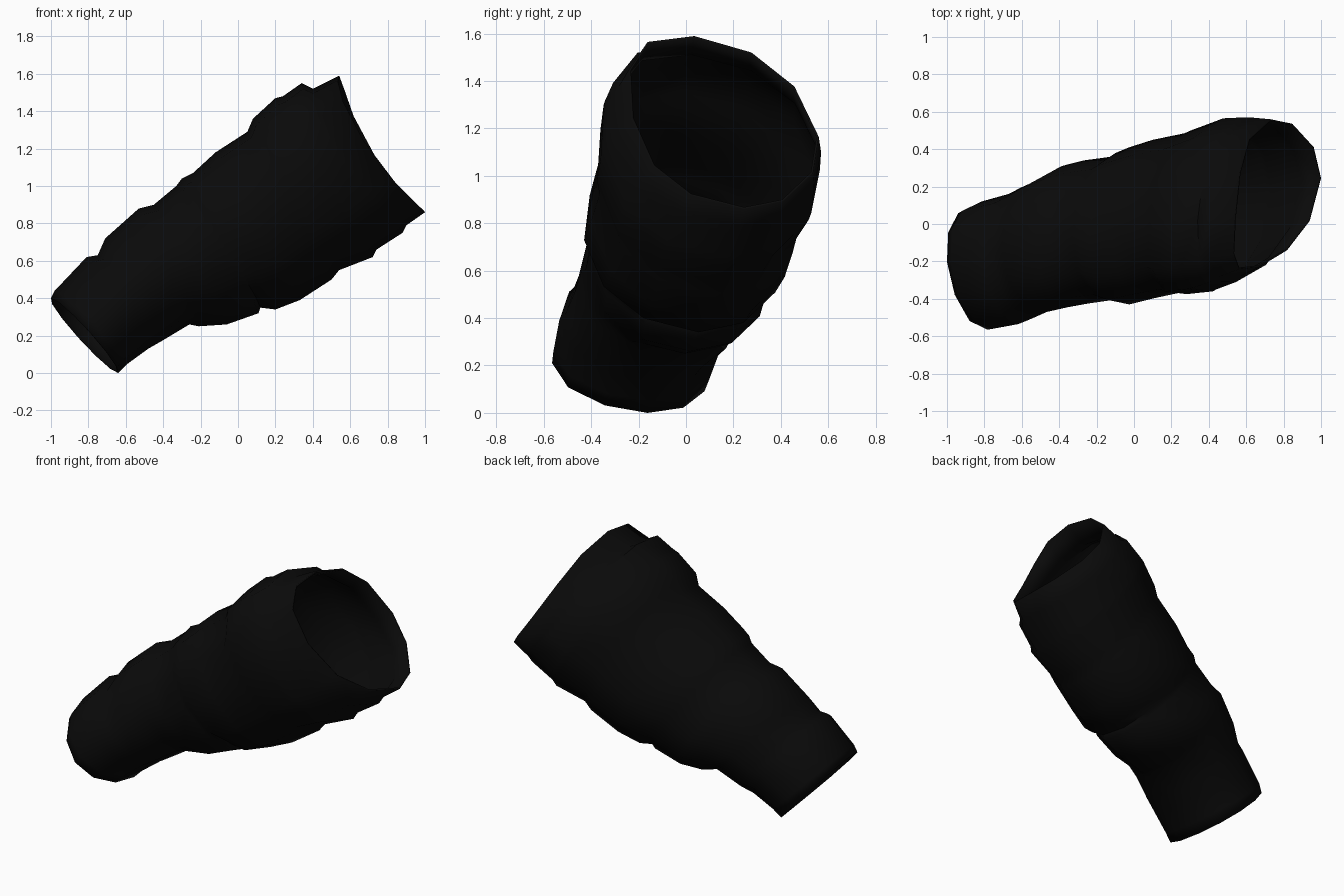
import bpy, bmesh, math
from mathutils import Vector

if "Cube" in bpy.data.objects:
    bpy.data.objects.remove(bpy.data.objects["Cube"])

SIDES = 12

# Sleeve stations, narrow cuff to wide opening:
# upper x, upper z, lower x, lower z, y min, y max
STATIONS = [
    (-1.00, 0.40, -0.64, 0.00, -0.565, 0.10),
    (-0.98, 0.44, -0.59, 0.05, -0.56, 0.12),
    (-0.81, 0.62, -0.48, 0.13, -0.535, 0.16),
    (-0.75, 0.63, -0.41, 0.17, -0.51, 0.195),
    (-0.71, 0.72, -0.26, 0.26, -0.47, 0.24),
    (-0.53, 0.88, -0.21, 0.25, -0.445, 0.31),
    (-0.45, 0.90, -0.06, 0.26, -0.425, 0.34),
    (-0.33, 1.00, 0.11, 0.32, -0.405, 0.36),
    (-0.30, 1.04, 0.12, 0.35, -0.41, 0.38),
    (-0.24, 1.07, 0.20, 0.34, -0.43, 0.41),
    (-0.12, 1.18, 0.33, 0.39, -0.40, 0.45),
    (0.05, 1.29, 0.50, 0.50, -0.365, 0.485),
    (0.08, 1.36, 0.54, 0.55, -0.375, 0.50),
    (0.20, 1.47, 0.72, 0.62, -0.36, 0.555),
    (0.24, 1.48, 0.74, 0.66, -0.35, 0.565),
    (0.34, 1.55, 0.88, 0.75, -0.31, 0.57),
    (0.40, 1.52, 0.90, 0.79, -0.28, 0.57),
    (0.54, 1.59, 1.00, 0.86, -0.23, 0.56),
]

cloth = bpy.data.materials.new("black_cloth")
cloth.diffuse_color = (0.003, 0.003, 0.003, 1)
cloth.use_nodes = True
cloth.node_tree.nodes["Principled BSDF"].inputs["Base Color"].default_value = cloth.diffuse_color


def full(value, power):
    """Rounded-box cosine or sine, fuller at the diagonals."""
    return math.copysign(abs(value) ** power, value)


# Loft tilted rings into an open folded tube
bm = bmesh.new()
rings = []
for i, (tx, tz, bx, bz, y0, y1) in enumerate(STATIONS):
    t = i / (len(STATIONS) - 1)
    centre = Vector(((tx + bx) / 2, (y0 + y1) / 2, (tz + bz) / 2))
    up = Vector(((tx - bx) / 2, -0.02 - 0.06 * t, (tz - bz) / 2))
    side = Vector((-0.035 + 0.065 * t, (y1 - y0) / 2, -0.01 - 0.03 * t))
    sag = Vector((-0.07, 0, -0.02)) * t ** 4   # opening dips at its sides
    ring = []
    for k in range(SIDES):
        a = math.tau * k / SIDES
        c, s = round(math.cos(a), 6), round(math.sin(a), 6)
        # the lower back quarter is slacker than the rest
        power = 1 + 0.15 * t if c < 0 < s else 1 - 0.15 * t
        p = centre + up * full(c, power) + side * full(s, power) + sag * s * s
        # cuff leans back, upper lip of the opening leans forward
        p.y += 0.05 * c * c * (1 - t) ** 2
        if c > 0:
            p.y -= 0.05 * c * c * t ** 2
        p.z = max(p.z, 0)
        ring.append(bm.verts.new(p))
    rings.append(ring)
for r0, r1 in zip(rings, rings[1:]):
    for k in range(SIDES):
        n = (k + 1) % SIDES
        bm.faces.new((r0[k], r0[n], r1[n], r1[k]))
bmesh.ops.recalc_face_normals(bm, faces=bm.faces)

# Make sure the outside faces away from the tube axis
f = bm.faces[:][SIDES * 8]
if f.normal.dot(f.calc_center_median() - Vector((-0.09, -0.01, 0.7))) < 0:
    bmesh.ops.reverse_faces(bm, faces=bm.faces)

mesh = bpy.data.meshes.new("sleeve")
bm.to_mesh(mesh)
bm.free()
mesh.materials.append(cloth)
sleeve = bpy.data.objects.new("sleeve", mesh)
bpy.context.collection.objects.link(sleeve)

# Thin cloth thickness, inward only
wall = sleeve.modifiers.new("cloth_thickness", 'SOLIDIFY')
wall.thickness = 0.01
wall.offset = -1

bpy.context.view_layer.objects.active = sleeve
sleeve.select_set(True)
bpy.ops.object.shade_smooth_by_angle(angle=math.radians(60))
